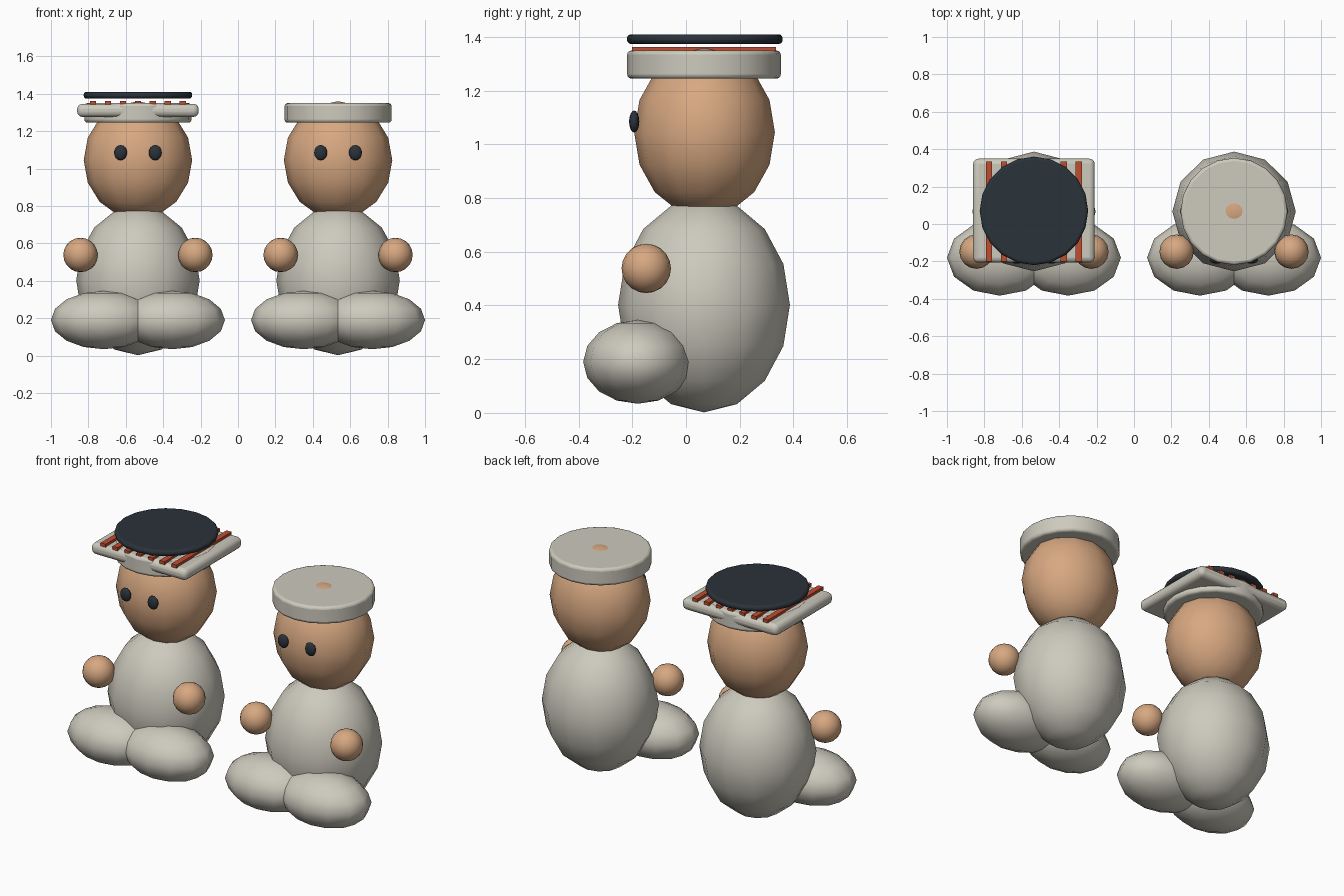
import bpy, math

if "Cube" in bpy.data.objects:
    bpy.data.objects.remove(bpy.data.objects["Cube"])

def mat(name, rgb):
    m = bpy.data.materials.new(name)
    m.diffuse_color = (*rgb, 1)
    m.use_nodes = True
    m.node_tree.nodes["Principled BSDF"].inputs["Base Color"].default_value = m.diffuse_color
    return m

CLOTH = mat("pale grey cloth", (0.61, 0.59, 0.51))
SKIN = mat("tan skin", (0.68, 0.39, 0.22))
DARK = mat("dark slate", (0.023, 0.032, 0.042))
RED = mat("brick red", (0.52, 0.075, 0.03))

def finish(name, m, bevel=0.0, segs=3):
    o = bpy.context.object
    o.name = name
    o.data.materials.append(m)
    bpy.ops.object.transform_apply(location=False, rotation=False, scale=True)
    if bevel:
        b = o.modifiers.new("bevel", 'BEVEL')
        b.width = bevel
        b.segments = segs
        b.limit_method = 'ANGLE'
        b.angle_limit = math.radians(40)
    return o

def ball(name, loc, rad, m, seg=12, rings=8):
    bpy.ops.mesh.primitive_uv_sphere_add(segments=seg, ring_count=rings, radius=1, location=loc)
    bpy.context.object.scale = rad
    finish(name, m)
    bpy.ops.object.shade_smooth()

def disc(name, loc, r, h, m, bevel):
    bpy.ops.mesh.primitive_cylinder_add(vertices=20, radius=r, depth=h, location=loc)
    finish(name, m, bevel)
    bpy.ops.object.shade_smooth_by_angle(angle=math.radians(40))

def box(name, loc, size, m, bevel=0.0):
    bpy.ops.mesh.primitive_cube_add(size=1, location=loc)
    bpy.context.object.scale = size
    finish(name, m, bevel)
    if bevel:
        bpy.ops.object.shade_smooth_by_angle(angle=math.radians(40))

CY = 0.067  # centre line of body, head and hats

def figure(cx, tag):
    ball(tag + "_body", (cx, CY, 0.402), (0.33, 0.32, 0.40), CLOTH)
    ball(tag + "_head", (cx, CY + 0.002, 1.045), (0.29, 0.262, 0.315), SKIN)
    disc(tag + "_cap", (cx, CY, 1.2975), 0.286, 0.105, CLOTH, 0.016)
    for s, side in ((-1, "left"), (1, "right")):
        ball(f"{tag}_{side}_foot", (cx + s * 0.183, -0.18, 0.19), (0.282, 0.203, 0.156), CLOTH)
        ball(f"{tag}_{side}_hand", (cx + s * 0.307, -0.148, 0.538), (0.092,) * 3, SKIN, 16, 10)
        ball(f"{tag}_{side}_eye", (cx + s * 0.093, -0.193, 1.085), (0.035, 0.019, 0.041), DARK)

figure(-0.535, "first")
figure(0.535, "second")

# Layered hat on the first figure: square board, red bars, round dark top
box("hat_board", (-0.535, 0.071, 1.311), (0.65, 0.556, 0.07), CLOTH, 0.028)
for i in range(7):
    box(f"hat_bar_{i + 1}", (-0.535 + (i - 3) * 0.08, 0.067, 1.352), (0.034, 0.536, 0.02), RED)
disc("hat_top", (-0.535, 0.07, 1.392), 0.29, 0.036, DARK, 0.015)
